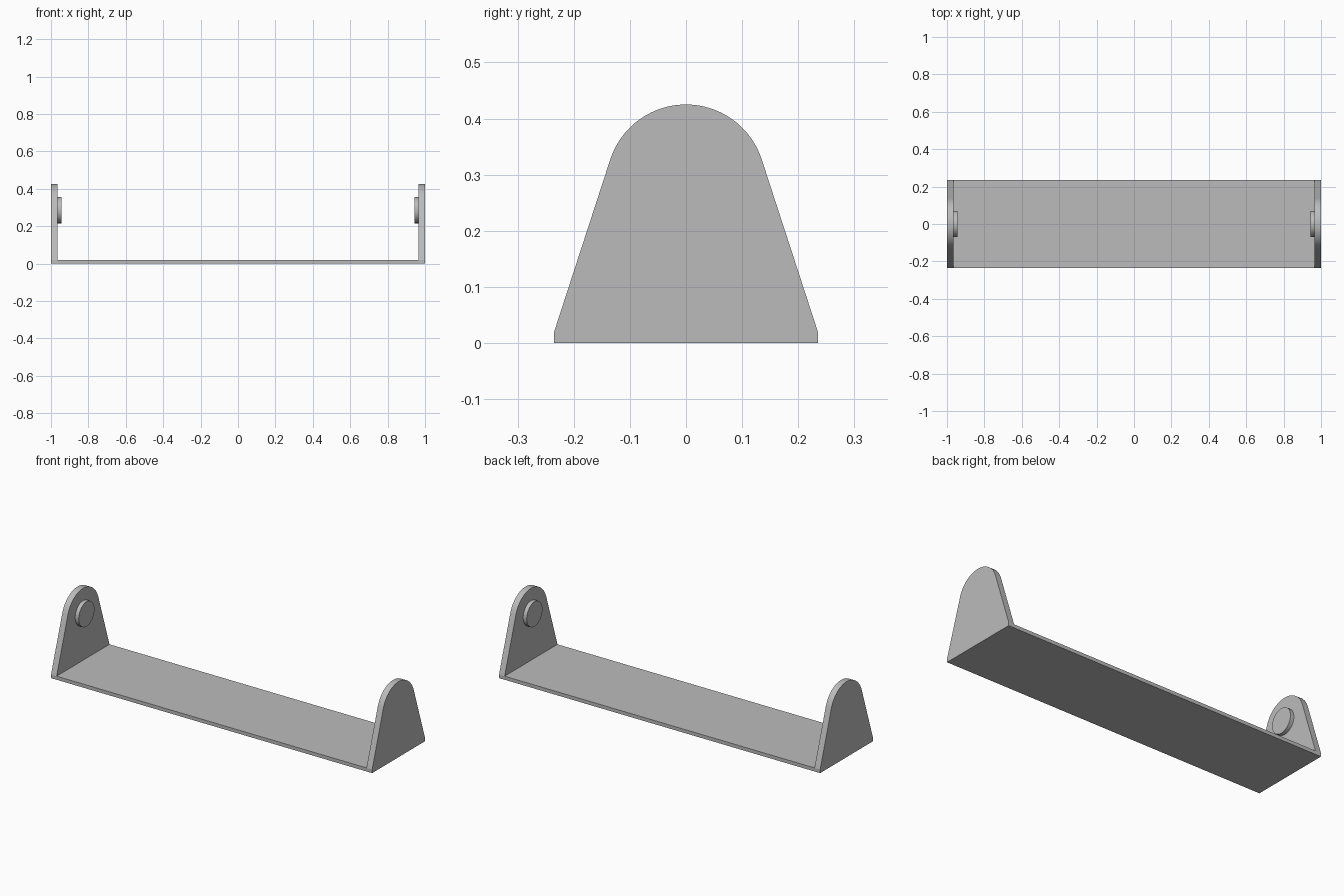
import bpy, bmesh, math

if "Cube" in bpy.data.objects:
    bpy.data.objects.remove(bpy.data.objects["Cube"])

HALF_DEPTH = 0.235
FLOOR = 0.02
INNER = 0.965      # inner face of each upright
PEG_Z = 0.286

grey = bpy.data.materials.new("plain grey")
grey.use_nodes = True
colour = (0.5, 0.5, 0.5, 1)
grey.diffuse_color = colour
grey.node_tree.nodes["Principled BSDF"].inputs["Base Color"].default_value = colour


def extrude_x(name, profile, x0, x1):
    """Solid made by sweeping a (y, z) outline from x0 to x1."""
    bm = bmesh.new()
    face = bm.faces.new([bm.verts.new((x0, y, z)) for y, z in profile])
    swept = bmesh.ops.extrude_face_region(bm, geom=[face])["geom"]
    verts = [v for v in swept if isinstance(v, bmesh.types.BMVert)]
    bmesh.ops.translate(bm, verts=verts, vec=(x1 - x0, 0, 0))
    bmesh.ops.recalc_face_normals(bm, faces=bm.faces)
    mesh = bpy.data.meshes.new(name)
    bm.to_mesh(mesh)
    bm.free()
    mesh.materials.append(grey)
    obj = bpy.data.objects.new(name, mesh)
    bpy.context.collection.objects.link(obj)
    bpy.ops.object.select_all(action='DESELECT')
    obj.select_set(True)
    bpy.context.view_layer.objects.active = obj
    bpy.ops.object.shade_smooth_by_angle(angle=math.radians(15))
    return obj


def arc(radius, z, start, end, steps):
    angles = [start + (end - start) * i / steps for i in range(steps + 1)]
    return [(radius * math.cos(a), z + radius * math.sin(a)) for a in angles]


# Upright outline: short vertical foot, tapering sides, tangent round top
tilt = math.radians(18.2)
upright = [(-HALF_DEPTH, FLOOR), (-HALF_DEPTH, 0), (HALF_DEPTH, 0), (HALF_DEPTH, FLOOR)]
upright += arc(0.142, 0.283, tilt, math.pi - tilt, 40)

# Round peg outline
peg = arc(0.07, PEG_Z, 0, math.tau, 48)[:-1]

# Floor plate between the uprights
floor = [(-HALF_DEPTH, 0), (HALF_DEPTH, 0), (HALF_DEPTH, FLOOR), (-HALF_DEPTH, FLOOR)]
extrude_x("base_plate", floor, -INNER, INNER)

# Uprights and their inward pegs
for side, s in (("left", 1), ("right", -1)):
    extrude_x(side + "_upright", upright, s * INNER, s)
    extrude_x(side + "_peg", peg, s * INNER, s * 0.943)
